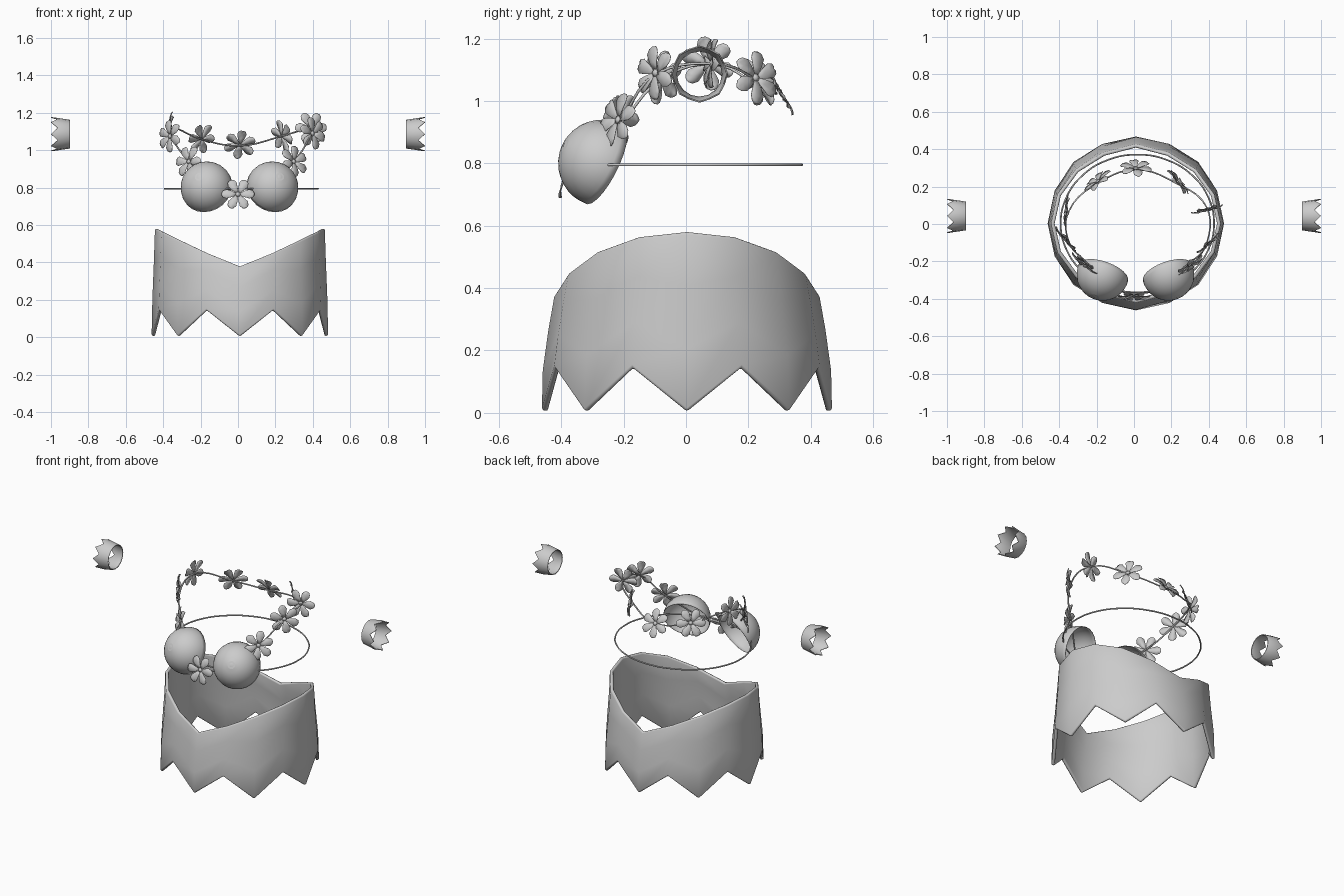
import bpy, math
from math import sin, cos, pi
from mathutils import Vector

if "Cube" in bpy.data.objects:
    bpy.data.objects.remove(bpy.data.objects["Cube"])

mat = bpy.data.materials.new("plain grey")
mat.diffuse_color = (0.6, 0.6, 0.6, 1)
mat.use_nodes = True
mat.node_tree.nodes["Principled BSDF"].inputs["Base Color"].default_value = mat.diffuse_color


def make(name, verts, faces, angle=None):
    me = bpy.data.meshes.new(name)
    me.from_pydata([tuple(v) for v in verts], [], faces)
    me.materials.append(mat)
    ob = bpy.data.objects.new(name, me)
    bpy.context.collection.objects.link(ob)
    if angle:
        bpy.ops.object.select_all(action='DESELECT')
        bpy.context.view_layer.objects.active = ob
        ob.select_set(True)
        bpy.ops.object.shade_smooth_by_angle(angle=math.radians(angle))
    return ob


def band(name, rows, seg, thick, bevel):
    """Closed band from rows of points, given thickness and soft rims."""
    verts = [p for row in rows for p in row]
    faces = []
    for r in range(len(rows) - 1):
        for i in range(seg):
            j = (i + 1) % seg
            faces.append((r * seg + i, r * seg + j, (r + 1) * seg + j, (r + 1) * seg + i))
    ob = make(name, verts, faces, 60)
    s = ob.modifiers.new("thickness", 'SOLIDIFY')
    s.thickness, s.offset = thick, -1
    b = ob.modifiers.new("soft rim", 'BEVEL')
    b.width, b.segments, b.limit_method, b.angle_limit = bevel, 2, 'ANGLE', math.radians(50)
    return ob


def wire(name, pts, radius):
    cu = bpy.data.curves.new(name, 'CURVE')
    cu.dimensions = '3D'
    cu.bevel_depth, cu.bevel_resolution, cu.resolution_u = radius, 1, 5
    sp = cu.splines.new('BEZIER')
    sp.bezier_points.add(len(pts) - 1)
    for bp, p in zip(sp.bezier_points, pts):
        bp.co = p
        bp.handle_left_type = bp.handle_right_type = 'AUTO'
    sp.use_cyclic_u = True
    cu.materials.append(mat)
    ob = bpy.data.objects.new(name, cu)
    bpy.context.collection.objects.link(ob)


# Skirt: eight points below, rim dipping at front and back
rows = []
for t in (0, 0.35, 0.7, 1):
    row = []
    for i in range(16):
        a = i * pi / 8
        low = 0.005 if i % 2 == 0 else 0.145
        high = 0.38 + 0.2 * abs(sin(a)) ** 1.1
        z = low + (high - low) * t
        k = max(0, (z - 0.1) / 0.3)
        rx = 0.472 - 0.012 * min(k, 1.5)
        ry = 0.465 - 0.045 * min(k, 1.2) ** 1.3
        row.append((0.01 + rx * sin(a), 0.003 - ry * cos(a), z))
    rows.append(row)
band("skirt", rows, 16, 0.02, 0.008)

# Wrist cuffs: small flared bands with points facing outward
for side, label in ((-1, "left"), (1, "right")):
    rows = []
    for t in (0, 1):
        row = []
        for i in range(16):
            a = side * i * pi / 8
            x = 0.9 if t else (1.0 if i % 2 == 0 else 0.965)
            r = 0.072 if t else (0.087 if i % 2 == 0 else 0.083)
            row.append((side * x, 0.043 + r * sin(a), 1.086 + r * cos(a)))
        rows.append(row[::-1])
    band(label + "_wrist_cuff", rows, 16, 0.005, 0.001)

# Waist cord
wire("waist_cord", [(0.018 + 0.41 * cos(i * pi / 8), 0.003 + 0.368 * sin(i * pi / 8), 0.795)
                    for i in range(16)], 0.0045)

# Half-shell cups, open towards the back
for side, label in ((-1, "left"), (1, "right")):
    axis = Vector((0.3 * side, -0.85, 0.42)).normalized()
    u = axis.cross(Vector((0, 0, 1))).normalized()
    v = u.cross(axis)
    c = Vector((0.008 + side * 0.175, -0.27, 0.8))
    R, n, m = 0.14, 24, 10
    verts, faces = [c + axis * R], []
    for k in range(1, m + 1):
        p = k / m * math.radians(95)
        for i in range(n):
            a = 2 * pi * i / n
            verts.append(c + R * (axis * cos(p) + (u * cos(a) + v * sin(a)) * sin(p)))
    for i in range(n):
        j = (i + 1) % n
        faces.append((0, 1 + j, 1 + i))
        for k in range(m - 1):
            o = 1 + k * n
            faces.append((o + i, o + j, o + n + j, o + n + i))
    ob = make(label + "_cup", verts, [f if len(f) == 4 else f[::-1] for f in faces], 60)
    s = ob.modifiers.new("thickness", 'SOLIDIFY')
    s.thickness, s.offset = 0.003, -1

# Flower garland: centre and facing of each bloom, in order round the neck
blooms = [((0.0, -0.385, 0.765), (0.0, -1, 0.25)),
          ((0.30, -0.22, 0.94), (0.6, -0.8, 0.25)),
          ((0.40, -0.10, 1.09), (0.65, -0.75, 0.1)),
          ((0.39, 0.08, 1.12), (0.25, -1, 0.1)),
          ((0.235, 0.225, 1.075), (0.75, 0.6, 0.2)),
          ((0.01, 0.30, 1.03), (0.0, 0.85, 0.5)),
          ((-0.195, 0.23, 1.06), (-0.6, 0.75, 0.35)),
          ((-0.36, 0.07, 1.12), (-1, 0.1, 0.1)),
          ((-0.365, -0.08, 1.075), (-0.75, -0.65, 0.1)),
          ((-0.265, -0.21, 0.94), (-0.65, -0.75, 0.2))]
# Half outline of one petal: distance outward, half width, lift
petal = [(0.008, 0.006, 0), (0.035, 0.017, 0.006), (0.062, 0.025, 0.008),
         (0.08, 0.018, 0.004), (0.087, 0.007, 0.0)]
path = []
for num, (pos, face) in enumerate(blooms):
    c, nrm = Vector(pos), Vector(face).normalized()
    u = Vector((0, 0, 1)).cross(nrm).normalized()
    v = nrm.cross(u)
    path.append(c - nrm * 0.012)
    verts, faces = [], []
    for k in range(6):
        a = k * pi / 3 + num * 0.35
        d, s = u * cos(a) + v * sin(a), v * cos(a) - u * sin(a)
        o = len(verts)
        for r, w, h in petal:
            verts += [c + d * r - s * w + nrm * h, c + d * r + nrm * (h - 0.004),
                      c + d * r + s * w + nrm * h]
        for q in range(len(petal) - 1):
            b = o + 3 * q
            faces += [(b, b + 3, b + 4, b + 1), (b + 1, b + 4, b + 5, b + 2)]
    # Bloom centre
    o = len(verts)
    verts += [c + (u * cos(k * pi / 3) + v * sin(k * pi / 3)) * 0.014 for k in range(6)]
    verts.append(c + nrm * 0.006)
    faces += [(o + k, o + (k + 1) % 6, o + 6) for k in range(6)]
    ob = make("garland_flower_%d" % (num + 1), verts, faces, 40)
    s = ob.modifiers.new("thickness", 'SOLIDIFY')
    s.thickness = 0.002
wire("garland_cord", path, 0.0045)
